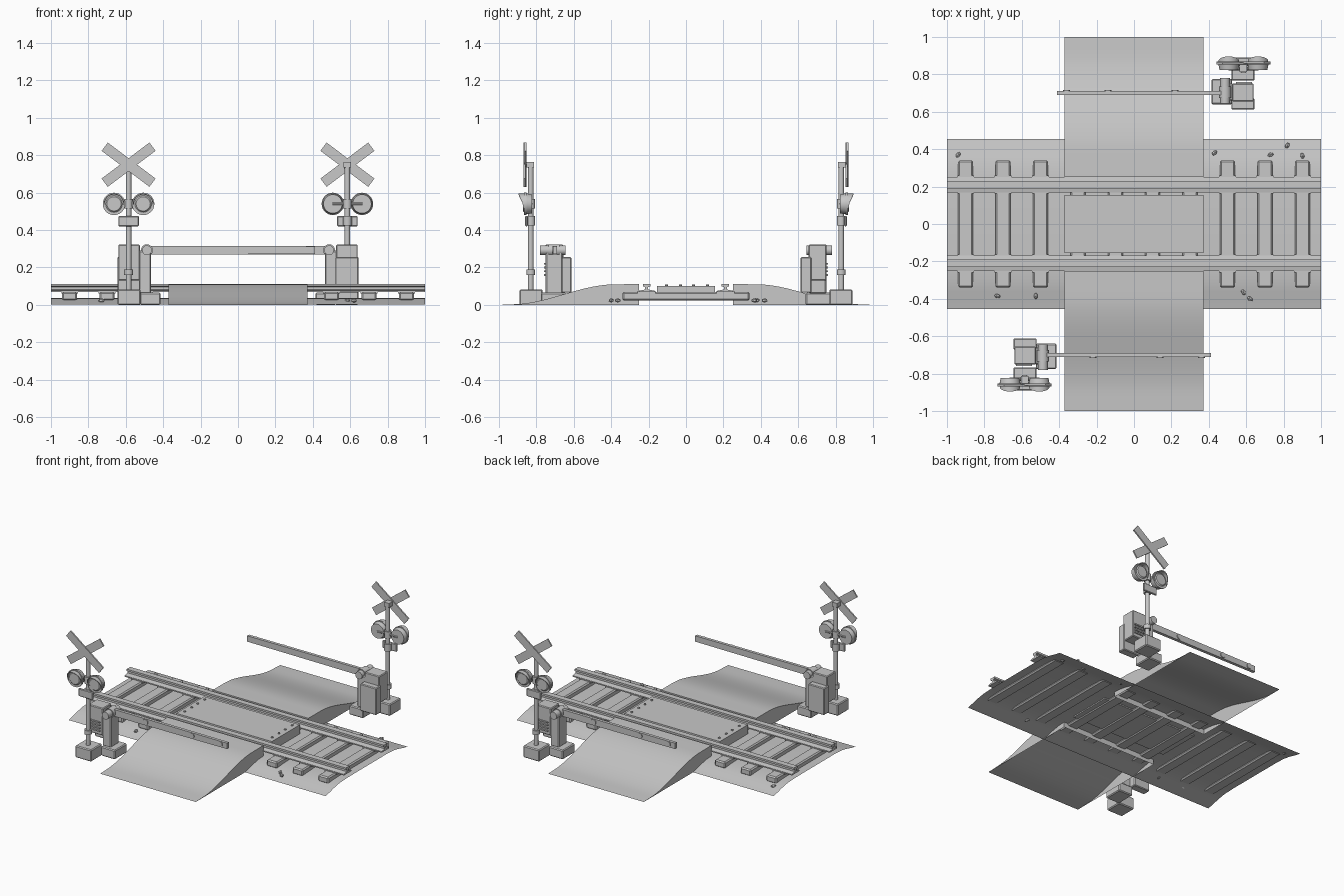
import bpy, bmesh, math
from mathutils import Matrix, Vector

if "Cube" in bpy.data.objects:
    bpy.data.objects.remove(bpy.data.objects["Cube"], do_unlink=True)

grey = bpy.data.materials.new("plain grey")
grey.use_nodes = True
COLOUR = (0.58, 0.58, 0.58, 1)
grey.diffuse_color = COLOUR
grey.node_tree.nodes["Principled BSDF"].inputs["Base Color"].default_value = COLOUR


def finish(name, bm, turn=False, smooth=False):
    """Turn a bmesh into an object, optionally spun half a turn about z."""
    if turn:
        bm.transform(Matrix.Rotation(math.pi, 4, "Z"))
    mesh = bpy.data.meshes.new(name)
    bm.to_mesh(mesh)
    bm.free()
    mesh.materials.append(grey)
    obj = bpy.data.objects.new(name, mesh)
    bpy.context.collection.objects.link(obj)
    if smooth:
        bpy.ops.object.select_all(action="DESELECT")
        bpy.context.view_layer.objects.active = obj
        obj.select_set(True)
        bpy.ops.object.shade_smooth_by_angle(angle=math.radians(35))
    return obj


def box(name, x, y, z, turn=False, bevel=0.0, tilt=0.0):
    """Box from (low, high) ranges, tilted about its own y axis."""
    bm = bmesh.new()
    bmesh.ops.create_cube(bm, size=1)
    size = [r[1] - r[0] for r in (x, y, z)]
    centre = Vector([(r[0] + r[1]) / 2 for r in (x, y, z)])
    bmesh.ops.scale(bm, vec=size, verts=bm.verts)
    if bevel:
        bmesh.ops.bevel(bm, geom=bm.edges[:], offset=bevel, segments=1, affect="EDGES")
    bm.transform(Matrix.Translation(centre) @ Matrix.Rotation(tilt, 4, "Y"))
    return finish(name, bm, turn)


def rod(name, start, end, radius, turn=False, radius2=None, sides=20):
    """Cylinder or cone between two points."""
    a, b = Vector(start), Vector(end)
    bm = bmesh.new()
    bmesh.ops.create_cone(bm, cap_ends=True, segments=sides, radius1=radius,
                          radius2=radius if radius2 is None else radius2,
                          depth=(b - a).length)
    spin = (b - a).to_track_quat("Z", "Y").to_matrix().to_4x4()
    bm.transform(Matrix.Translation((a + b) / 2) @ spin)
    return finish(name, bm, turn, True)


def extrude_x(name, profile, half, turn=False, smooth=False, caps=True, bottom=True):
    """Sweep a (y, z) profile along x; without a bottom the last side stays open."""
    bm = bmesh.new()
    left, right = [[bm.verts.new((x, y, z)) for y, z in profile] for x in (-half, half)]
    for i in range(0 if bottom else 1, len(profile)):
        bm.faces.new((left[i - 1], right[i - 1], right[i], left[i]))
    if caps:
        bm.faces.new(left)
        bm.faces.new(right[::-1])
    return finish(name, bm, turn, smooth)


def mirrored(points):
    return points + [(-y, z) for y, z in reversed(points)]


# Ballast bed (an open sheet), sleepers and rails
extrude_x("ballast_bed", mirrored([(-0.455, 0.001), (-0.41, 0.01), (-0.36, 0.023),
                                   (-0.3, 0.034), (-0.22, 0.038)]),
          1.0, smooth=True, caps=False, bottom=False)

TRACK_X = (-0.9, -0.7, -0.5, 0.5, 0.7, 0.9)
for x in TRACK_X + (-0.3, -0.1, 0.1, 0.3):
    box("sleeper", (x - 0.04, x + 0.04), (-0.34, 0.34), (0.024, 0.07), bevel=0.008)

RAIL = [(-0.042, 0.068), (-0.042, 0.076), (-0.008, 0.082), (-0.008, 0.096),
        (-0.02, 0.1), (-0.02, 0.113)]
for side in (-1, 1):
    extrude_x("rail", [(y + side * 0.21, z) for y, z in mirrored(RAIL)], 1.0)
    for x in TRACK_X:
        box("rail_plate", (x - 0.045, x + 0.045),
            (side * 0.21 - 0.048, side * 0.21 + 0.048), (0.06, 0.074))

# Crossing deck between the rails, with its bolts
box("crossing_deck", (-0.372, 0.372), (-0.155, 0.155), (0.03, 0.102))
for x in (-0.34, 0.34):
    for y in (-0.105, -0.03, 0.04, 0.115):
        rod("deck_bolt", (x, y, 0.1), (x, y, 0.109), 0.008, sides=8)

# Loose stones on the ballast
for x, y in ((-0.94, 0.37), (0.43, 0.38), (0.73, 0.37), (0.82, 0.42), (0.9, 0.365),
             (-0.73, -0.385), (-0.525, -0.385), (0.585, -0.365), (0.62, -0.4)):
    bm = bmesh.new()
    bmesh.ops.create_icosphere(bm, subdivisions=1, radius=0.015)
    bm.transform(Matrix.Translation((x, y, 0.024)) @ Matrix.Rotation(x * 9, 4, "Z")
                 @ Matrix.Diagonal((1.2, 0.8, 0.8, 1)))
    finish("stone", bm)


def road_ramp(turn):
    # The ramp rises in an S curve and ends level at the rail; hollow below
    steps = 14
    points = [(-1, 0)]
    for i in range(steps + 1):
        t = i / steps
        points.append((-0.93 + 0.55 * t, 0.003 + 0.107 * t * t * (3 - 2 * t)))
    points += [(-0.25, 0.111), (-0.25, 0)]
    extrude_x("road_ramp", points, 0.372, turn, True, caps=False, bottom=False)
    # Side skirts close the gap between the surface and the ground
    for x in (-0.372, 0.372):
        bm = bmesh.new()
        ring = [bm.verts.new((x, y, z)) for y, z in points]
        bm.faces.new(ring if x < 0 else ring[::-1])
        finish("road_skirt", bm, turn)


def lamp_hood(x, y, z, turn):
    # Part tube over the lens, longest at the top
    bm = bmesh.new()
    count, rows = 14, []
    for i in range(count + 1):
        a = math.radians(-25 + 230 * i / count)
        reach = 0.008 + 0.024 * max(0, math.sin(a))
        ring = [(0.055, 0), (0.055, reach), (0.05, reach), (0.05, 0)]
        rows.append([bm.verts.new((x + r * math.cos(a), y - d, z + r * math.sin(a)))
                     for r, d in ring])
    for a, b in zip(rows, rows[1:]):
        for k in range(4):
            bm.faces.new((a[k], a[k - 1], b[k - 1], b[k]))
    bm.faces.new(rows[0])
    bm.faces.new(rows[-1])
    bmesh.ops.recalc_face_normals(bm, faces=bm.faces)
    finish("lamp_hood", bm, turn, True)


def signal(turn):
    mx, my = -0.585, -0.83
    # Mast on its concrete footing
    box("mast_footing", (-0.645, -0.52), (-0.89, -0.767), (0, 0.083), turn, 0.006)
    rod("mast", (mx, my, 0.08), (mx, my, 0.755), 0.015, turn)
    rod("mast_collar", (mx, my, 0.16), (mx, my, 0.19), 0.024, turn)
    # Crossed warning boards
    for i, tilt in enumerate((math.radians(37), -math.radians(37))):
        y = my - 0.034 + i * 0.006
        box("cross_board", (mx - 0.16, mx + 0.16), (y - 0.005, y + 0.005),
            (0.722, 0.777), turn, 0, tilt)
    box("cross_bracket", (mx - 0.02, mx + 0.02), (my - 0.03, my + 0.016), (0.735, 0.765), turn)
    # Twin lamps on a crossbar
    rod("lamp_bar", (mx - 0.08, my, 0.54), (mx + 0.08, my, 0.54), 0.009, turn, sides=10)
    rod("lamp_clamp", (mx, my, 0.515), (mx, my, 0.565), 0.023, turn)
    for x in (mx - 0.078, mx + 0.078):
        rod("lamp_body", (x, my - 0.025, 0.54), (x, my + 0.006, 0.54), 0.056, turn, 0.05, 28)
        rod("lamp_disc", (x, my - 0.035, 0.54), (x, my - 0.024, 0.54), 0.06, turn, sides=28)
        rod("lamp_lens", (x, my - 0.034, 0.54), (x, my - 0.042, 0.54), 0.046, turn, 0.038)
        lamp_hood(x, my - 0.034, 0.54, turn)
    # Sign panel below the lamps
    box("sign_panel", (mx - 0.055, mx + 0.055), (my - 0.03, my - 0.016), (0.42, 0.475), turn, 0.004)
    rod("panel_clamp", (mx, my, 0.425), (mx, my, 0.475), 0.024, turn)

    # Barrier machine: footing, pier and cabinets
    box("barrier_footing", (-0.525, -0.415), (-0.775, -0.64), (0, 0.065), turn, 0.006)
    box("barrier_pier", (-0.53, -0.465), (-0.75, -0.66), (0.06, 0.29), turn, 0.006)
    box("upper_cabinet", (-0.64, -0.525), (-0.752, -0.655), (0.13, 0.322), turn, 0.005)
    box("lower_cabinet", (-0.645, -0.52), (-0.67, -0.613), (0.065, 0.255), turn, 0.005)
    for i in range(4):
        z = 0.155 + i * 0.02
        box("vent_slat", (-0.63, -0.545), (-0.76, -0.75), (z, z + 0.009), turn)

    # Barrier arm on its pivot, with marker lamps
    px, pz = -0.487, 0.292
    rod("arm_pivot", (px, -0.78, pz), (px, -0.645, pz), 0.026, turn)
    rod("pivot_hub", (px, -0.735, pz), (px, -0.675, pz), 0.032, turn)
    arm = box("barrier_arm", (px, 0.412), (-0.711, -0.69), (0.268, 0.316), turn)
    for v in arm.data.vertices:
        if abs(v.co.x) < 0.45:
            v.co.z = 0.293 + (v.co.z - 0.292) * 0.85
    for x in (-0.22, 0.14, 0.36):
        rod("arm_lamp", (x, -0.717, 0.294), (x, -0.7, 0.294), 0.019, turn, sides=14)


for turn in (False, True):
    road_ramp(turn)
    signal(turn)
